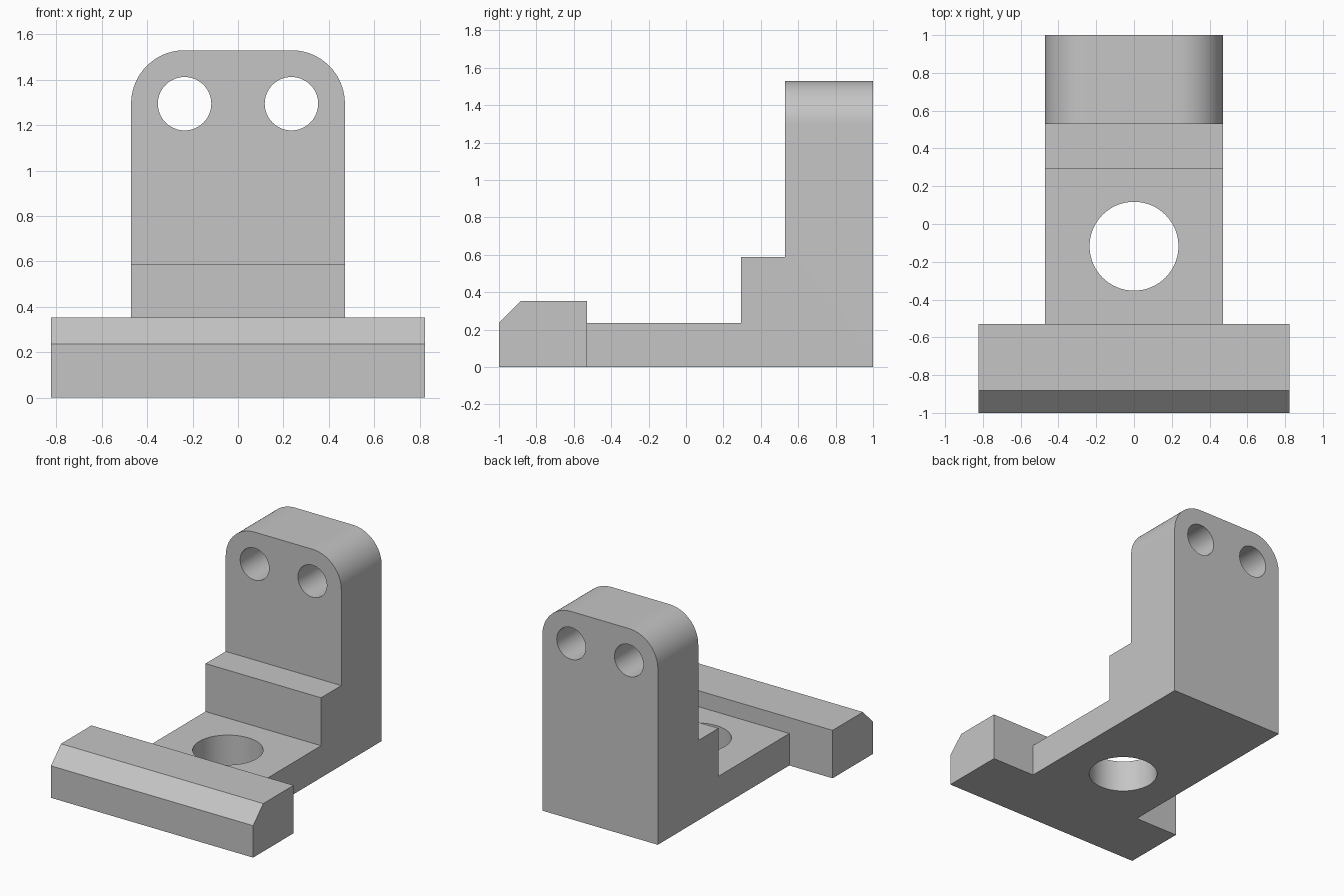
import bpy
import bmesh
from math import radians
from mathutils import Matrix, Vector

if "Cube" in bpy.data.objects:
    bpy.data.objects.remove(bpy.data.objects["Cube"], do_unlink=True)

U = 1 / 17  # design unit: the bracket is 34 units long

grey = bpy.data.materials.new("light grey metal")
grey.use_nodes = True
colour = (0.56, 0.56, 0.56, 1)
grey.diffuse_color = colour
grey.node_tree.nodes["Principled BSDF"].inputs["Base Color"].default_value = colour


def add_object(name, bm):
    bmesh.ops.recalc_face_normals(bm, faces=bm.faces)
    bmesh.ops.scale(bm, vec=(U, U, U), verts=bm.verts)
    mesh = bpy.data.meshes.new(name)
    bm.to_mesh(mesh)
    bm.free()
    mesh.materials.append(grey)
    obj = bpy.data.objects.new(name, mesh)
    bpy.context.collection.objects.link(obj)
    return obj


def extrude_profile(points, half_width):
    """Extrude a (y, z) side profile evenly along x."""
    bm = bmesh.new()
    face = bm.faces.new([bm.verts.new((-half_width, y, z)) for y, z in points])
    out = bmesh.ops.extrude_face_region(bm, geom=[face])
    verts = [g for g in out["geom"] if isinstance(g, bmesh.types.BMVert)]
    bmesh.ops.translate(bm, vec=(2 * half_width, 0, 0), verts=verts)
    return bm


def hole_cutter(name, radius, depth, centre, axis):
    bm = bmesh.new()
    turn = Vector((0, 0, 1)).rotation_difference(Vector(axis)).to_matrix().to_4x4()
    bmesh.ops.create_cone(bm, cap_ends=True, segments=64, radius1=radius, radius2=radius,
                          depth=depth, matrix=Matrix.Translation(centre) @ turn)
    return add_object(name, bm)


def combine(target, other, operation):
    """Apply a boolean and discard the helper."""
    mod = target.modifiers.new(other.name, "BOOLEAN")
    mod.operation = operation
    mod.solver = "EXACT"
    mod.object = other
    bpy.context.view_layer.objects.active = target
    bpy.ops.object.modifier_apply(modifier=mod.name)
    bpy.data.objects.remove(other, do_unlink=True)


# Stepped body: base, step and upright, reaching into the front bar
bm = extrude_profile([(-12, 0), (17, 0), (17, 26), (9, 26), (9, 10),
                      (5, 10), (5, 4), (-12, 4)], 8)
# Round the two upper corners of the upright
corners = [e for e in bm.edges
           if all(v.co.z > 25 for v in e.verts)
           and abs(e.verts[0].co.x - e.verts[1].co.x) < 0.1]
bmesh.ops.bevel(bm, geom=corners, offset=4, offset_type="OFFSET",
                segments=20, profile=0.5, affect="EDGES")
bracket = add_object("stepped_bracket", bm)

# Wide front bar with a chamfered front edge
bar = add_object("front_bar", extrude_profile(
    [(-17, 0), (-9, 0), (-9, 6), (-15, 6), (-17, 4)], 14))
combine(bracket, bar, "UNION")

# Base hole and the pair of holes through the upright
combine(bracket, hole_cutter("base_hole", 4, 12, (0, -2, 2), (0, 0, 1)), "DIFFERENCE")
for side, label in ((1, "left"), (-1, "right")):
    cutter = hole_cutter(label + "_upright_hole", 2, 12, (4 * side, 13, 22), (0, 1, 0))
    combine(bracket, cutter, "DIFFERENCE")

# Smooth the curved walls, keep corners crisp
bpy.ops.object.select_all(action="DESELECT")
bracket.select_set(True)
bpy.context.view_layer.objects.active = bracket
bpy.ops.object.shade_smooth_by_angle(angle=radians(30))
